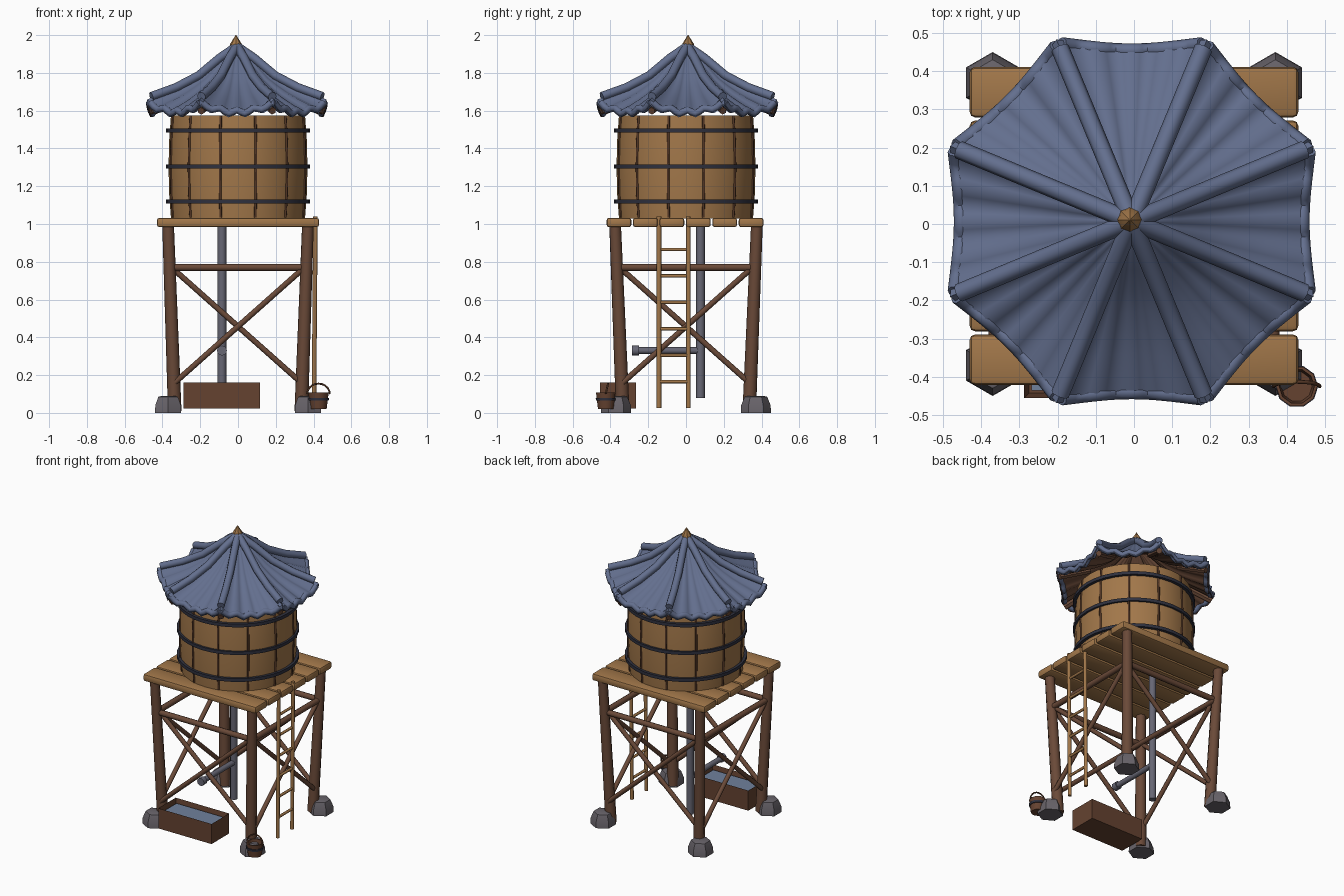
import bpy, bmesh, math
from mathutils import Vector, Matrix

if "Cube" in bpy.data.objects:
    bpy.data.objects.remove(bpy.data.objects["Cube"])

def mat(name, c):
    m = bpy.data.materials.new(name)
    m.diffuse_color = (*c, 1)
    m.use_nodes = True
    m.node_tree.nodes["Principled BSDF"].inputs["Base Color"].default_value = m.diffuse_color
    return m

ROOF = mat("slate_blue", (.125, .158, .27))
TAN = mat("tan_wood", (.36, .185, .068))
LEG = mat("brown_wood", (.145, .068, .04))
DARK = mat("dark_wood", (.085, .036, .018))
TROUGH = mat("red_brown_wood", (.13, .055, .03))
STONE = mat("grey_stone", (.14, .127, .145))
IRON = mat("dark_iron", (.028, .03, .048))
PIPE = mat("pipe_grey", (.135, .135, .175))
WATER = mat("water_blue", (.16, .22, .33))

def add(name, bm, *mats, smooth=None):
    bmesh.ops.recalc_face_normals(bm, faces=bm.faces)
    me = bpy.data.meshes.new(name)
    bm.to_mesh(me)
    bm.free()
    for m in mats:
        me.materials.append(m)
    o = bpy.data.objects.new(name, me)
    bpy.context.collection.objects.link(o)
    if smooth:
        bpy.ops.object.select_all(action='DESELECT')
        o.select_set(True)
        bpy.context.view_layer.objects.active = o
        bpy.ops.object.shade_smooth_by_angle(angle=math.radians(smooth))
    return o

def rod(name, a, b, r1, m, r2=None, n=8):
    a, b = Vector(a), Vector(b)
    d = b - a
    bm = bmesh.new()
    M = Matrix.Translation((a + b) / 2) @ d.to_track_quat('Z', 'Y').to_matrix().to_4x4()
    bmesh.ops.create_cone(bm, cap_ends=True, segments=n, radius1=r1,
                          radius2=r1 if r2 is None else r2, depth=d.length, matrix=M)
    return add(name, bm, m, smooth=50)

def box(name, c, s, m, bevel=0, rot=0):
    bm = bmesh.new()
    M = Matrix.Translation(c) @ Matrix.Rotation(rot, 4, 'Z') @ Matrix.Diagonal((*s, 1))
    bmesh.ops.create_cube(bm, size=1, matrix=M)
    if bevel:
        bmesh.ops.bevel(bm, geom=bm.edges[:], offset=bevel, segments=2, affect='EDGES', profile=.5)
    return add(name, bm, m, smooth=40 if bevel else None)

def lathe(name, prof, m, c=(0, 0), n=24, closed=False, smooth=40, a0=0):
    bm = bmesh.new()
    rings = [[bm.verts.new((c[0] + r * math.cos(a0 + 2 * math.pi * i / n),
                            c[1] + r * math.sin(a0 + 2 * math.pi * i / n), z))
              for i in range(n)] for r, z in prof]
    pairs = list(zip(rings, rings[1:])) + ([(rings[-1], rings[0])] if closed else [])
    for p, q in pairs:
        for i in range(n):
            bm.faces.new((p[i], p[(i + 1) % n], q[(i + 1) % n], q[i]))
    if not closed:
        bm.faces.new(rings[0])
        bm.faces.new(rings[-1])
    return add(name, bm, m, smooth=smooth)

def tube(name, pts, r, m, cyclic=False):
    cu = bpy.data.curves.new(name, 'CURVE')
    cu.dimensions = '3D'
    cu.bevel_depth, cu.bevel_resolution, cu.use_fill_caps = r, 2, True
    s = cu.splines.new('POLY')
    s.points.add(len(pts) - 1)
    for p, q in zip(s.points, pts):
        p.co = (*q, 1)
    s.use_cyclic_u = cyclic
    tmp = bpy.data.objects.new(name + "_tmp", cu)
    bpy.context.collection.objects.link(tmp)
    bpy.context.view_layer.update()
    me = bpy.data.meshes.new_from_object(tmp.evaluated_get(bpy.context.evaluated_depsgraph_get()))
    bpy.data.objects.remove(tmp)
    bm = bmesh.new()
    bm.from_mesh(me)
    for f in bm.faces:
        f.material_index = 0
    bpy.data.meshes.remove(me)
    return add(name, bm, m, smooth=50)

# footings and legs
for sx in (-1, 1):
    for sy in (-1, 1):
        lathe("stone_footing", [(.08, 0), (.078, .04), (.06, .085), (.04, .09)], STONE,
              (sx * .37, sy * .37), 6, smooth=20, a0=math.pi / 2)
        rod("leg", (sx * .335, sy * .335, .01), (sx * .37, sy * .375, .99), .036, LEG, .031)

# horizontal beams and cross braces on each side
for k in range(4):
    R = Matrix.Rotation(k * math.pi / 2, 3, 'Z')
    P = lambda x, y, z: R @ Vector((x, y, z))
    rod("beam", P(-.345, -.362, .77), P(.345, -.362, .77), .019, LEG)
    rod("brace_a", P(-.335, -.362, .16), P(.335, -.362, .755), .015, LEG)
    rod("brace_b", P(.335, -.35, .16), P(-.335, -.35, .755), .015, LEG)

# deck planks
for i in range(6):
    box("deck_plank", (0, -.355 + .14 * i, 1.008), (.86, .132, .05), TAN, .014)

# tank with seams and hoops
lathe("tank", [(.355, 1.03), (.364, 1.15), (.368, 1.3), (.364, 1.45), (.355, 1.575)], TAN, n=36)
for k in range(12):
    a = math.radians(15 + 30 * k)
    tube("tank_seam", [(r * math.cos(a), r * math.sin(a), z) for r, z in
                       ((.354, 1.035), (.363, 1.15), (.367, 1.3), (.363, 1.45), (.354, 1.573))], .007, DARK)
for z in (1.12, 1.305, 1.495):
    lathe("tank_hoop", [(.358, z - .011), (.381, z - .011), (.381, z + .011), (.358, z + .011)],
          IRON, n=36, closed=True)

# roof: eight sagging ribbed panels, upturned at the corners
CX, CY = -.006, .007
PROF = [(0, 1.935), (.1, 1.87), (.22, 1.77), (.35, 1.705), (.515, 1.648)]
def height(r):
    for (a, za), (b, zb) in zip(PROF, PROF[1:]):
        if r <= b + 1e-6:
            return za + (zb - za) * (r - a) / (b - a)
    return PROF[-1][1]
def roof_pt(s, k, t, dz=0):
    ang = math.radians(45 * k + 22.5 * t)
    r = s * (.458 + .057 * t * t)
    z = height(s * .515) - .045 * s * (1 - t * t) + .011 * s * math.cos(4 * math.pi * t)
    return (CX + r * math.cos(ang), CY + r * math.sin(ang), z + dz)

N, S = 16, 8
bm = bmesh.new()
layers = []
for dz in (0, -.03):
    layers.append([[bm.verts.new(roof_pt(.04 + .96 * j / S, k, -1 + 2 * i / N, dz))
                    for k in range(8) for i in range(N)] for j in range(S + 1)])
T = 8 * N
for li, g in enumerate(layers):
    for j in range(S):
        for i in range(T):
            f = bm.faces.new((g[j][i], g[j + 1][i], g[j + 1][(i + 1) % T], g[j][(i + 1) % T]))
            f.material_index = li
for j in (0, S):
    for i in range(T):
        bm.faces.new((layers[0][j][i], layers[0][j][(i + 1) % T],
                      layers[1][j][(i + 1) % T], layers[1][j][i]))
add("roof", bm, ROOF, LEG, smooth=50)

# rolled eave edge, corner rafter ends and ridge caps
for k in range(8):
    tube("eave_roll", [roof_pt(.975, k, -.96 + 1.92 * i / N, -.016) for i in range(N + 1)], .019, ROOF)
    a = math.radians(45 * k + 22.5)
    Q = lambda r, z: (CX + r * math.cos(a), CY + r * math.sin(a), z)
    rod("rafter", Q(.30, 1.675), Q(.495, 1.598), .02, LEG, n=6)
    tube("ridge_cap", [Q(r, z) for r, z in ((.01, 1.935), (.1, 1.878), (.22, 1.785),
                                            (.35, 1.722), (.49, 1.675))], .024, ROOF)

# finial
lathe("finial", [(.02, 1.91), (.034, 1.935), (.03, 1.955), (.014, 1.98), (.002, 2.0)],
      TAN, (-.011, .011), 8, smooth=30)

# down pipe and spout
rod("down_pipe", (-.085, .077, .08), (-.085, .077, 1.0), .023, PIPE, n=12)
rod("spout", (-.085, .077, .33), (-.085, -.27, .33), .018, PIPE, n=12)
rod("spout_flange", (-.085, -.25, .33), (-.085, -.285, .33), .026, PIPE, n=12)

# trough: box with its top inset and pushed down, and water
bm = bmesh.new()
bmesh.ops.create_cube(bm, size=1, matrix=Matrix.Translation((-.085, -.36, .092)) @ Matrix.Diagonal((.405, .19, .138, 1)))
top = [f for f in bm.faces if f.calc_center_median().z > .15]
bmesh.ops.inset_region(bm, faces=top, thickness=.018)
bmesh.ops.translate(bm, verts=top[0].verts[:], vec=(0, 0, -.1))
add("trough", bm, TROUGH)
box("trough_water", (-.085, -.36, .1), (.366, .152, .07), WATER)

# ladder
for y in (-.143, .013):
    rod("ladder_rail", (.402, y, .025), (.41, y, 1.04), .012, TAN)
for i in range(6):
    rod("ladder_rung", (.405, -.143, .165 + .14 * i), (.405, .013, .165 + .14 * i), .009, TAN)

# bucket, band and handle
B = (.426, -.425)
lathe("bucket", [(.043, .02), (.054, .108), (.046, .108), (.04, .04)], TROUGH, B, 10)
lathe("bucket_band", [(.046, .065), (.054, .065), (.056, .08), (.047, .08)], IRON, B, 10, closed=True)
tube("bucket_handle", [(B[0] + .06 * math.cos(a), B[1] + .012 * math.sin(a), .1 + .055 * math.sin(a))
                       for a in [math.pi * i / 10 for i in range(11)]], .005, DARK)
